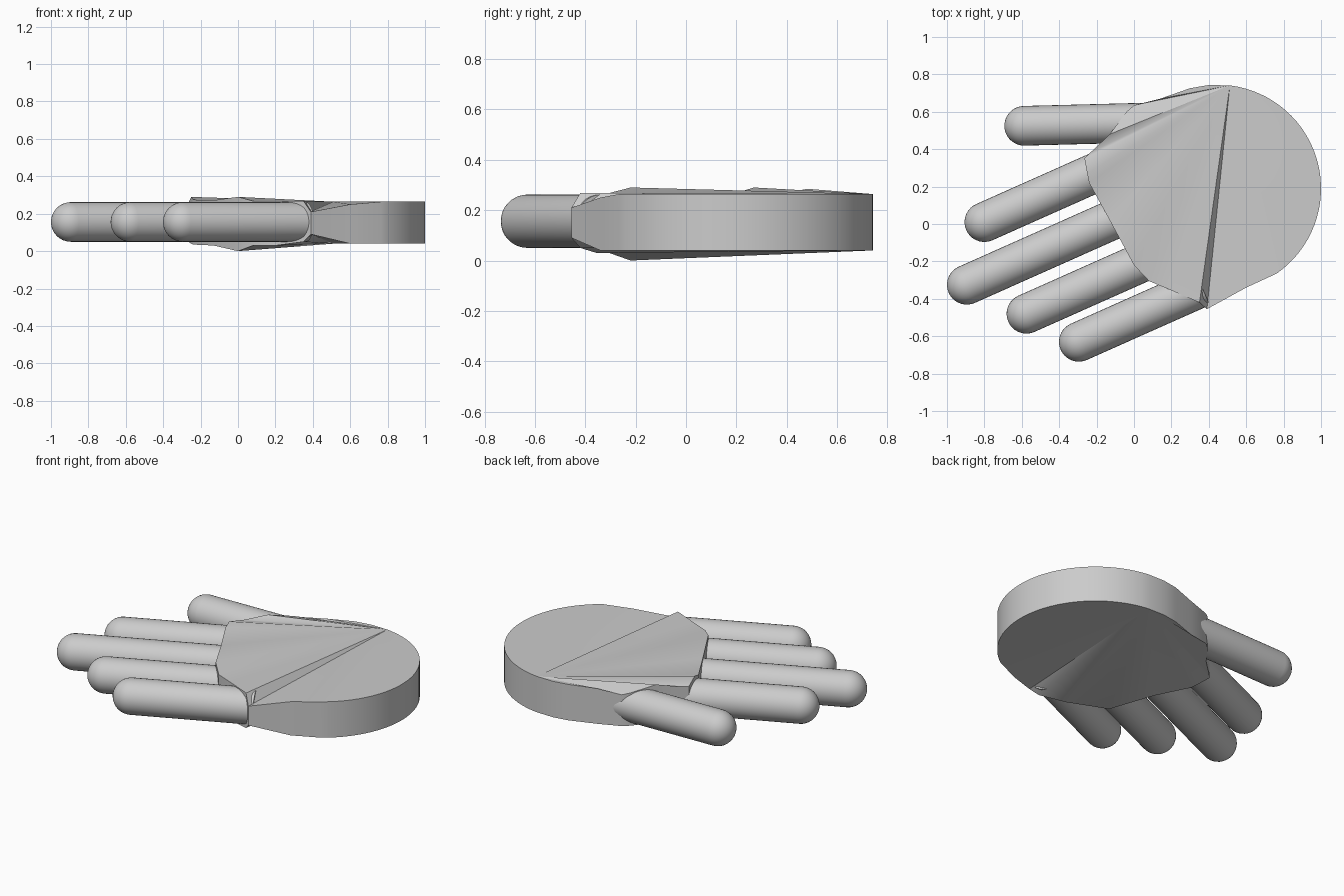
import bpy, bmesh, math
from mathutils import Matrix

if "Cube" in bpy.data.objects:
    bpy.data.objects.remove(bpy.data.objects["Cube"])


def finish(bm, name, angle):
    bmesh.ops.recalc_face_normals(bm, faces=bm.faces)
    me = bpy.data.meshes.new(name)
    bm.to_mesh(me)
    bm.free()
    ob = bpy.data.objects.new(name, me)
    bpy.context.collection.objects.link(ob)
    bpy.ops.object.select_all(action='DESELECT')
    ob.select_set(True)
    bpy.context.view_layer.objects.active = ob
    bpy.ops.object.shade_smooth_by_angle(angle=math.radians(angle))
    return ob


# Palm: round heel, then an uneven knuckle edge (x, y, bottom z, top z)
rim = []
for i in range(33):
    a = math.radians(83 - i * 138 / 32)
    rim.append((0.445 + 0.555 * math.cos(a), 0.19 + 0.555 * math.sin(a), 0.04, 0.264))
rim += [
    (0.60, -0.340, 0.04, 0.25), (0.39, -0.455, 0.09, 0.21),
    (0.35, -0.420, 0.05, 0.268), (0.20, -0.355, 0.03, 0.268),
    (0.08, -0.305, 0.03, 0.268), (0.00, -0.220, 0.00, 0.290),
    (-0.13, 0.02, 0.03, 0.272), (-0.24, 0.22, 0.035, 0.275),
    (-0.25, 0.27, 0.04, 0.290), (-0.265, 0.35, 0.05, 0.260),
    (-0.23, 0.385, 0.05, 0.262), (-0.13, 0.48, 0.05, 0.285),
    (-0.04, 0.60, 0.05, 0.255), (0.00, 0.635, 0.05, 0.245),
    (0.14, 0.67, 0.04, 0.26), (0.30, 0.726, 0.04, 0.264),
    (0.40, 0.743, 0.04, 0.264)]
bm = bmesh.new()
low = [bm.verts.new((x, y, z)) for x, y, z, _ in rim]
top = [bm.verts.new((x, y, z)) for x, y, _, z in rim]
n = len(rim)
for i in range(n):
    j = (i + 1) % n
    bm.faces.new((low[i], low[j], top[j], top[i]))
for i in range(1, n - 1):
    bm.faces.new((top[0], top[i], top[i + 1]))
    bm.faces.new((low[0], low[i + 1], low[i]))
finish(bm, "palm", 40)


# Fingers: cylinders with a rounded tip, rooted inside the palm
R, Z, SEG = 0.106, 0.156, 32


def finger(name, x, y, angle, length):
    bm = bmesh.new()
    prof = [(-R * math.cos(math.radians(t)), R * math.sin(math.radians(t)))
            for t in range(0, 91, 10)]
    prof += [(length, R), (length, 0)]
    vs = [bm.verts.new((px, pr, 0)) for px, pr in prof]
    es = [bm.edges.new(p) for p in zip(vs, vs[1:])]
    bmesh.ops.spin(bm, geom=vs + es, cent=(0, 0, 0), axis=(1, 0, 0),
                   angle=2 * math.pi, steps=SEG, use_duplicate=False)
    bmesh.ops.remove_doubles(bm, verts=bm.verts, dist=0.0005)
    bm.transform(Matrix.Translation((x, y, Z)) @ Matrix.Rotation(math.radians(angle), 4, 'Z'))
    return finish(bm, name, 40)


for args in [("thumb", -0.587, 0.525, 1.5, 0.71),
             ("index_finger", -0.80, 0.01, 24, 0.85),
             ("middle_finger", -0.894, -0.325, 24, 1.0),
             ("ring_finger", -0.575, -0.48, 24, 0.73),
             ("little_finger", -0.295, -0.63, 24, 0.72)]:
    finger(*args)
